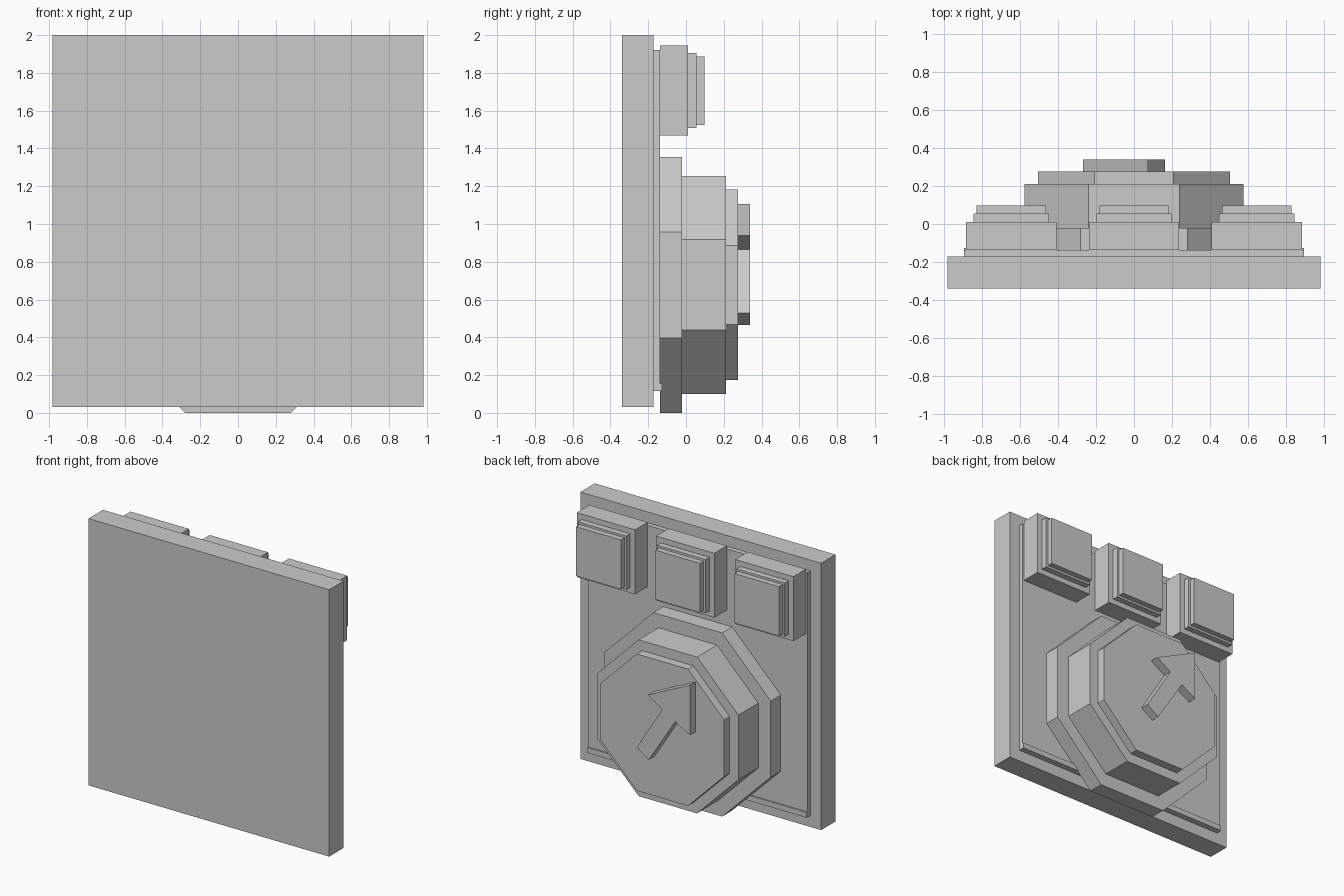
import bpy
import math

cube = bpy.data.objects.get("Cube")
if cube:
    bpy.data.objects.remove(cube, do_unlink=True)

GREY = (0.6, 0.6, 0.6, 1.0)
grey = bpy.data.materials.new("plain_grey")
grey.use_nodes = True
grey.diffuse_color = GREY
grey.node_tree.nodes["Principled BSDF"].inputs["Base Color"].default_value = GREY


def prism(name, outline, y0, y1):
    """Extrude an (x, z) outline, listed counter-clockwise from the front, from y0 to y1."""
    n = len(outline)
    verts = [(x, y, z) for y in (y0, y1) for x, z in outline]
    faces = [tuple(range(n)), tuple(reversed(range(n, 2 * n)))]
    faces += [(i, i + n, (i + 1) % n + n, (i + 1) % n) for i in range(n)]
    mesh = bpy.data.meshes.new(name)
    mesh.from_pydata(verts, [], faces)
    mesh.materials.append(grey)
    obj = bpy.data.objects.new(name, mesh)
    bpy.context.collection.objects.link(obj)
    return obj


def slab(name, x, half, z0, z1, y0, y1):
    prism(name, [(x - half, z0), (x + half, z0), (x + half, z1), (x - half, z1)], y0, y1)


def octagon(apothem, z):
    radius = apothem / math.cos(math.pi / 8)
    angles = [(i + 0.5) * math.pi / 4 for i in range(8)]
    return [(radius * math.cos(a), z + radius * math.sin(a)) for a in angles]


# Wall plate, thin raised panel and the ledge along its lower edge
slab("wall_plate", 0, 0.983, 0.03, 2.0, -0.34, -0.172)
slab("raised_panel", 0, 0.897, 0.115, 1.92, -0.172, -0.137)
slab("lower_ledge", 0, 0.897, 0.115, 0.155, -0.137, -0.127)

# Three square stepped buttons
BUTTON_Z = 1.706
button_steps = [("body", 0.238, -0.137, 0.01),
                ("step", 0.198, 0.01, 0.055),
                ("cap", 0.182, 0.055, 0.097)]
for side, x in (("right", -0.647), ("middle", 0), ("left", 0.647)):
    for part, half, y0, y1 in button_steps:
        slab(f"{side}_button_{part}", x, half, BUTTON_Z - half, BUTTON_Z + half, y0, y1)

# Eight-sided stepped dial
DIAL_Z = 0.678
for part, apothem, y0, y1 in (("base", 0.678, -0.137, -0.02),
                              ("body", 0.577, -0.02, 0.212),
                              ("cap", 0.505, 0.212, 0.276)):
    prism(f"dial_{part}", octagon(apothem, DIAL_Z), y0, y1)

# Raised arrow on the dial
arrow = [(-0.27, 1.105), (-0.27, 0.735), (-0.15, 0.803), (0.065, 0.465),
         (0.163, 0.53), (-0.045, 0.866), (0.075, 0.94)]
prism("dial_arrow", arrow, 0.276, 0.34)
